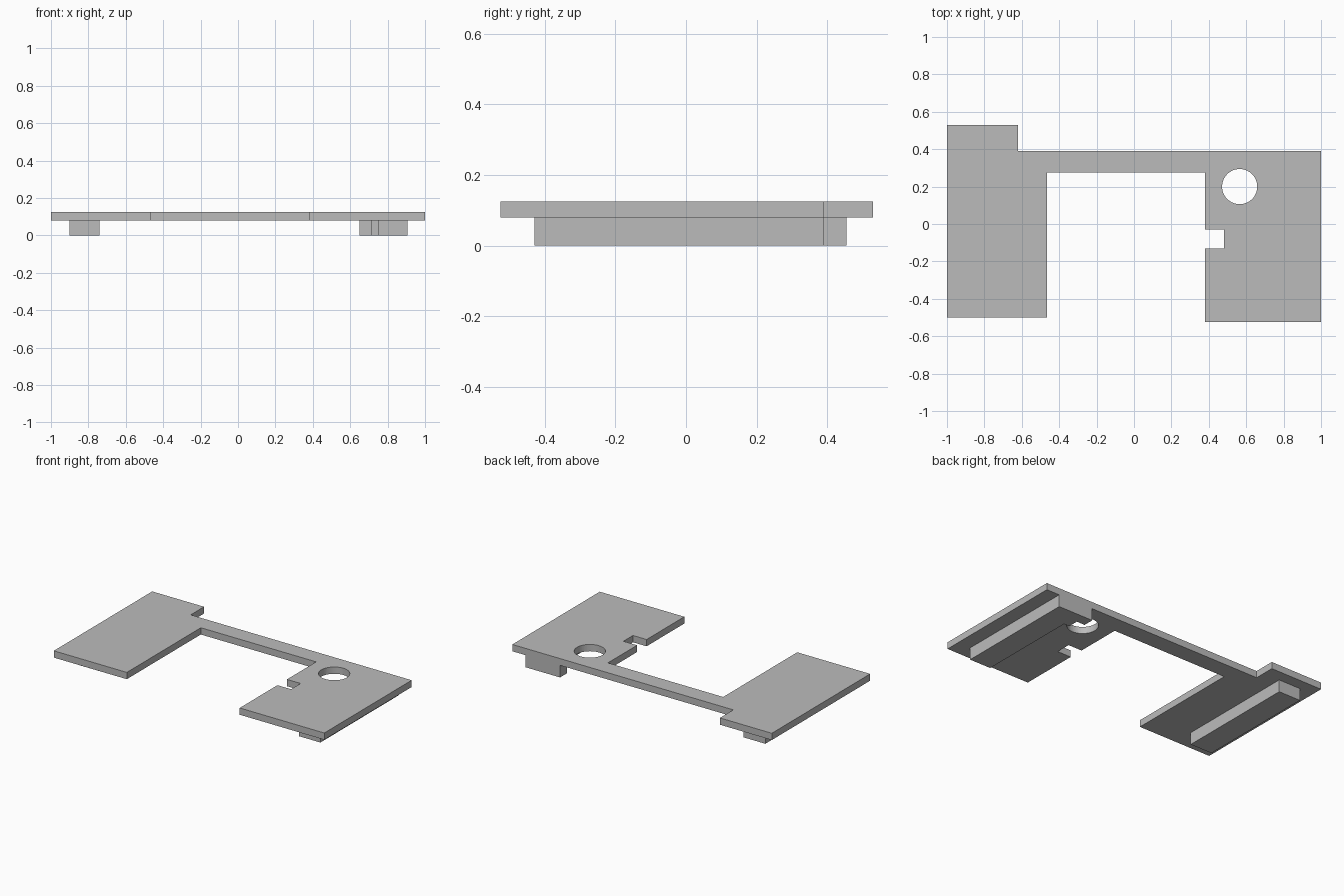
import bpy
import math

cube = bpy.data.objects.get("Cube")
if cube:
    bpy.data.objects.remove(cube, do_unlink=True)

grey = bpy.data.materials.new("plain grey")
grey.use_nodes = True
colour = (0.5, 0.5, 0.5, 1)
grey.diffuse_color = colour
grey.node_tree.nodes["Principled BSDF"].inputs["Base Color"].default_value = colour


def slab(name, outlines, bottom, top):
    """Extrude closed outlines into a slab; inner outlines become holes."""
    curve = bpy.data.curves.new(name, "CURVE")
    curve.dimensions = "2D"
    curve.fill_mode = "BOTH"
    curve.extrude = (top - bottom) / 2
    for outline in outlines:
        spline = curve.splines.new("POLY")
        spline.points.add(len(outline) - 1)
        for point, (x, y) in zip(spline.points, outline):
            point.co = (x, y, 0, 1)
        spline.use_cyclic_u = True
        spline.use_smooth = False
    curve.materials.append(grey)
    obj = bpy.data.objects.new(name, curve)
    bpy.context.collection.objects.link(obj)
    obj.location.z = (bottom + top) / 2
    bpy.ops.object.select_all(action="DESELECT")
    obj.select_set(True)
    bpy.context.view_layer.objects.active = obj
    bpy.ops.object.convert(target="MESH")
    return bpy.context.object


def circle(x, y, radius, sides=64):
    angles = [math.tau * i / sides for i in range(sides)]
    return [(x + radius * math.cos(a), y + radius * math.sin(a)) for a in angles]


rib_top, plate_top = 0.08, 0.125

# Flat plate: two wings joined by a bridge, with a notch and a round hole
plate_outline = [
    (-1, -0.5), (-0.465, -0.5), (-0.465, 0.275), (0.38, 0.275),
    (0.38, -0.03), (0.48, -0.03), (0.48, -0.13), (0.38, -0.13),
    (0.38, -0.525), (1, -0.525), (1, 0.39), (-0.62, 0.39),
    (-0.62, 0.53), (-1, 0.53),
]
slab("plate", [plate_outline, circle(0.565, 0.2, 0.094)], rib_top, plate_top)

# Straight rib under the right wing
slab("right_rib", [[(-0.9, -0.36), (-0.74, -0.36), (-0.74, 0.455), (-0.9, 0.455)]],
     0, rib_top)

# Stepped rib under the left wing, widening towards the back past the hole
slab("left_rib", [[
    (0.75, -0.43), (0.905, -0.43), (0.905, 0.39), (0.65, 0.39),
    (0.65, 0.32), (0.71, 0.32), (0.71, 0.25), (0.75, 0.25),
]], 0, rib_top)
